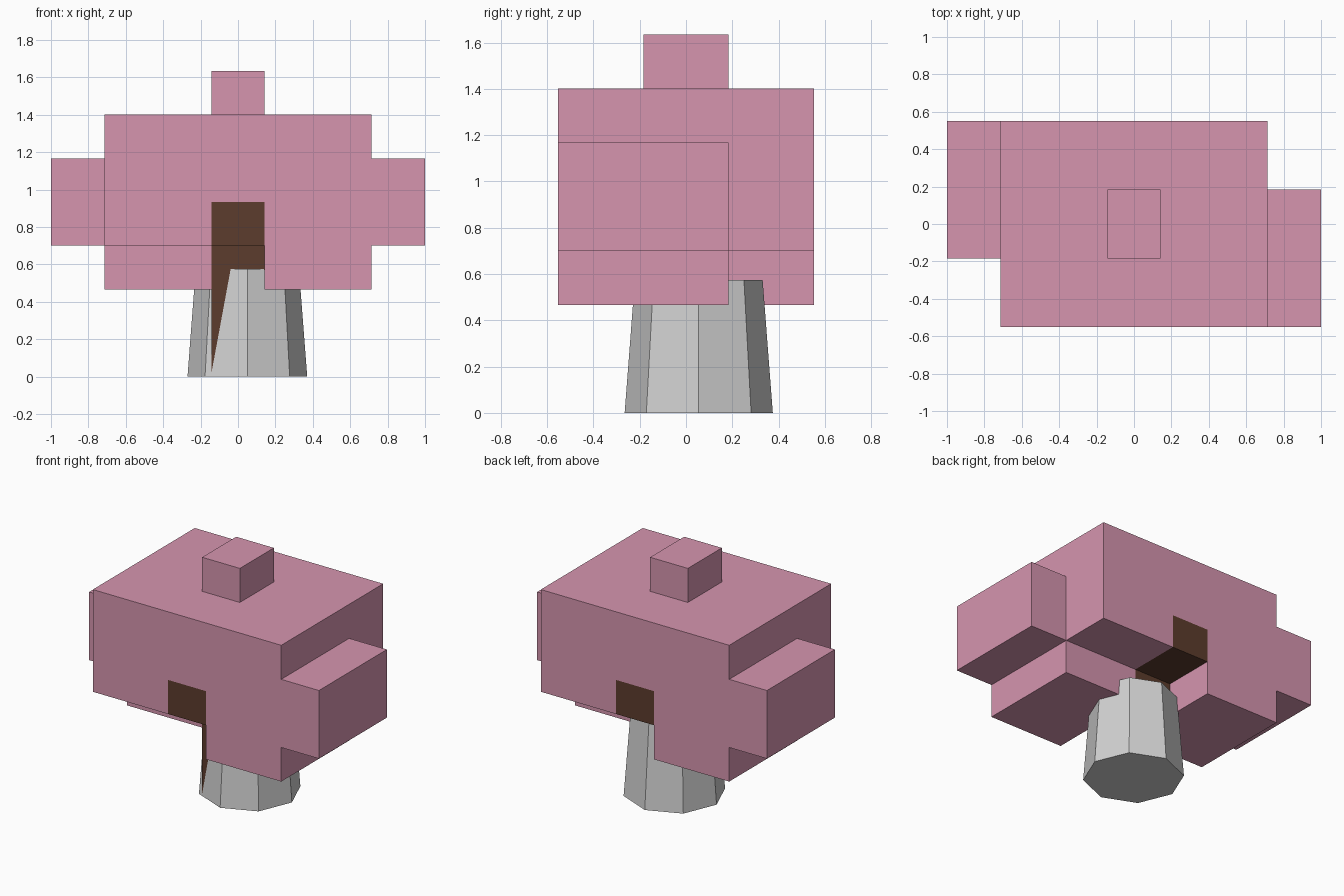
import bpy
import bmesh
from mathutils import Matrix, Vector

cube = bpy.data.objects.get("Cube")
if cube:
    bpy.data.objects.remove(cube, do_unlink=True)

# Grid cell of the blocky build: 7 x 3 x 7 cells
CELL = Vector((2 / 7, 0.368, 0.2335))


def material(name, rgb):
    mat = bpy.data.materials.new(name)
    mat.use_nodes = True
    colour = (*rgb, 1)
    mat.diffuse_color = colour
    mat.node_tree.nodes["Principled BSDF"].inputs["Base Color"].default_value = colour
    return mat


pink = material("cap pink", (0.67, 0.30, 0.43))
brown = material("core brown", (0.107, 0.045, 0.026))
grey = material("stem grey", (0.64, 0.64, 0.64))


def add_object(name, bm, mat):
    bmesh.ops.recalc_face_normals(bm, faces=bm.faces)
    mesh = bpy.data.meshes.new(name)
    bm.to_mesh(mesh)
    bm.free()
    mesh.materials.append(mat)
    obj = bpy.data.objects.new(name, mesh)
    bpy.context.collection.objects.link(obj)
    return obj


def block(name, low, high, mat, turn=1):
    """Box between two grid corners; turn=-1 spins it half a turn about z."""
    low, high = Vector(low), Vector(high)
    bm = bmesh.new()
    bmesh.ops.create_cube(bm, size=1)
    for v in bm.verts:
        p = (low + high) / 2 + v.co * (high - low)
        v.co = Vector((p.x * turn, p.y * turn, p.z)) * CELL
    return add_object(name, bm, mat)


# Cap body: a slab with a channel along its underside
outline = [(-2.5, 3), (-0.5, 3), (-0.5, 4), (0.5, 4),
           (0.5, 3), (2.5, 3), (2.5, 6), (-2.5, 6)]
bm = bmesh.new()
face = bm.faces.new([bm.verts.new(Vector((x, -1.5, z)) * CELL) for x, z in outline])
side = bmesh.ops.extrude_face_region(bm, geom=[face])["geom"]
bmesh.ops.translate(bm, vec=(0, 3 * CELL.y, 0),
                    verts=[g for g in side if isinstance(g, bmesh.types.BMVert)])
add_object("cap_body", bm, pink)

# Cap top knob
block("cap_knob", (-0.5, -0.5, 6), (0.5, 0.5, 7), pink)

# Side bumps and hanging lobes, repeated by a half turn
for label, turn in (("left", 1), ("right", -1)):
    block(f"{label}_bump", (2.5, -1.5, 3), (3.5, 0.5, 5), pink, turn)
    block(f"{label}_lobe", (0.5, -1.5, 2), (2.5, 0.5, 3), pink, turn)

# Brown beam filling the channel, and the core post below it
block("core_beam", (-0.5, -1.5, 3), (0.5, 1.5, 4), brown)
block("core_post", (-0.5, -0.5, 0.01), (0.5, 0.5, 3), brown)

# Tapered eight-sided stem, set slightly off centre
height = 0.575
bm = bmesh.new()
bmesh.ops.create_cone(bm, cap_ends=True, segments=8, radius1=0.32, radius2=0.276,
                      depth=height, matrix=Matrix.Translation((0.05, 0.055, height / 2)))
add_object("stem", bm, grey)
